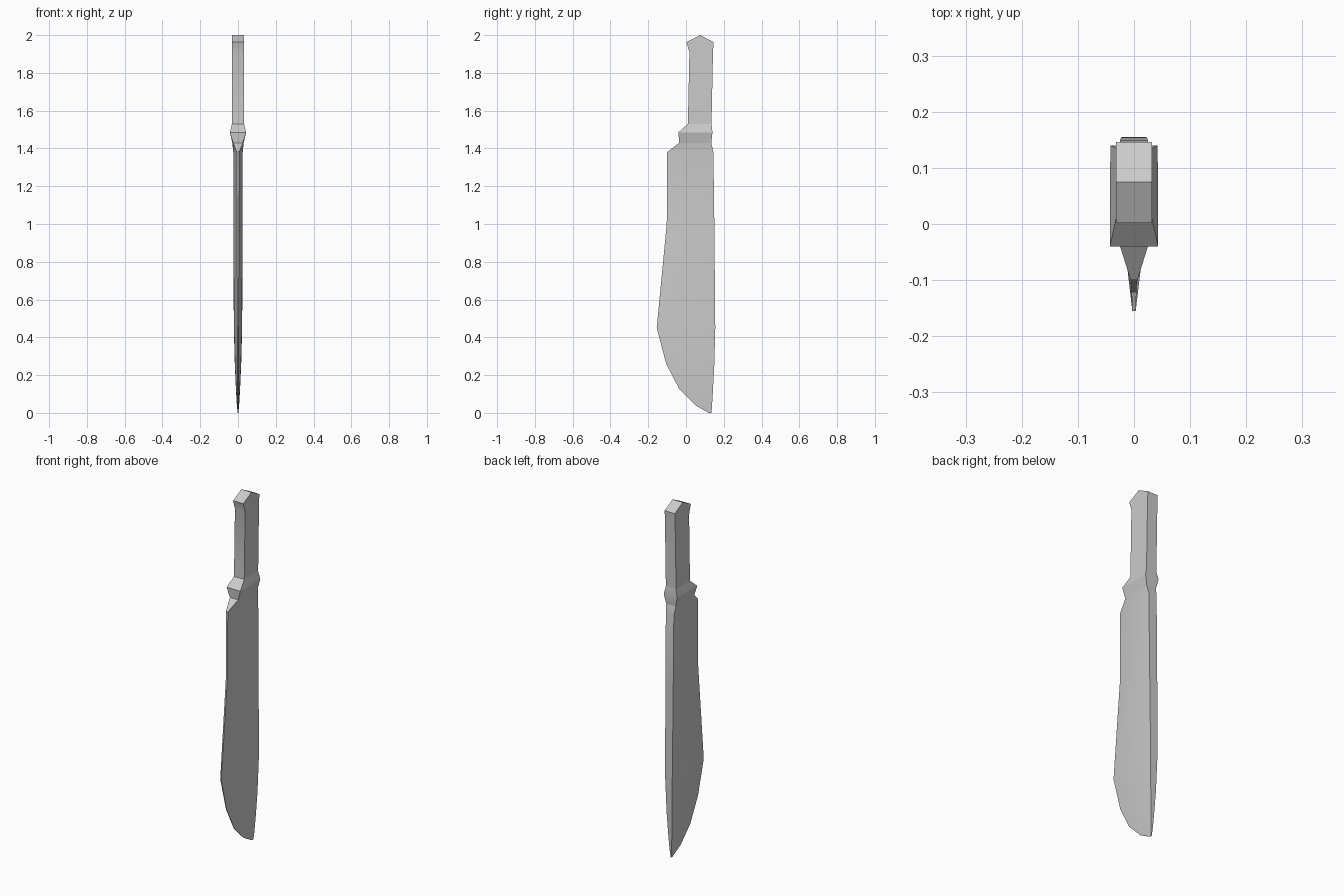
import bpy, bmesh, math


def loft(name, sections):
    """Skin six-sided sections: (z, front y/half width, middle y/half width, back y/half width, middle rise)."""
    bm = bmesh.new()
    rings = []
    for z, fy, fx, my, mx, by, bx, rise in sections:
        pts = [(-fx, fy, z), (fx, fy, z), (mx, my, z + rise),
               (bx, by, z), (-bx, by, z), (-mx, my, z + rise)]
        rings.append([bm.verts.new(p) for p in pts])
    for a, b in zip(rings, rings[1:]):
        for i in range(6):
            j = (i + 1) % 6
            bm.faces.new((a[i], a[j], b[j], b[i]))
    # Two-plane end caps
    for r in (rings[0], rings[-1]):
        bm.faces.new((r[0], r[1], r[2], r[5]))
        bm.faces.new((r[5], r[2], r[3], r[4]))
    bmesh.ops.recalc_face_normals(bm, faces=bm.faces)
    me = bpy.data.meshes.new(name)
    bm.to_mesh(me)
    bm.free()
    ob = bpy.data.objects.new(name, me)
    bpy.context.collection.objects.link(ob)
    bpy.ops.object.select_all(action='DESELECT')
    ob.select_set(True)
    bpy.context.view_layer.objects.active = ob
    bpy.ops.object.shade_smooth_by_angle(angle=math.radians(25))
    return ob


# Blade: thin cutting edge at the front, bevel ridge, thick spine at the back
loft("blade", [
    (0.00, 0.120, 0.001, 0.128, 0.002, 0.135, 0.002, 0),
    (0.04, 0.050, 0.002, 0.100, 0.005, 0.138, 0.006, 0),
    (0.125, -0.035, 0.002, 0.055, 0.010, 0.143, 0.011, 0),
    (0.26, -0.105, 0.002, 0.015, 0.016, 0.150, 0.017, 0),
    (0.45, -0.155, 0.003, 0.000, 0.021, 0.155, 0.022, 0),
    (1.00, -0.102, 0.005, 0.020, 0.024, 0.150, 0.025, 0),
    (1.38, -0.100, 0.006, 0.030, 0.025, 0.145, 0.025, 0),
    (1.43, -0.036, 0.026, 0.040, 0.030, 0.134, 0.030, 0),
])

# Guard: flared collar between blade and grip
loft("guard", [
    (1.43, -0.036, 0.026, 0.040, 0.030, 0.134, 0.030, 0),
    (1.485, -0.040, 0.043, 0.050, 0.043, 0.140, 0.042, 0),
    (1.53, 0.010, 0.032, 0.070, 0.032, 0.135, 0.032, 0),
])

# Grip with hooked, peaked pommel
loft("grip", [
    (1.53, 0.010, 0.032, 0.070, 0.032, 0.135, 0.032, 0),
    (1.91, 0.018, 0.032, 0.073, 0.032, 0.143, 0.032, 0),
    (1.963, 0.002, 0.032, 0.075, 0.032, 0.146, 0.032, 0.037),
])
